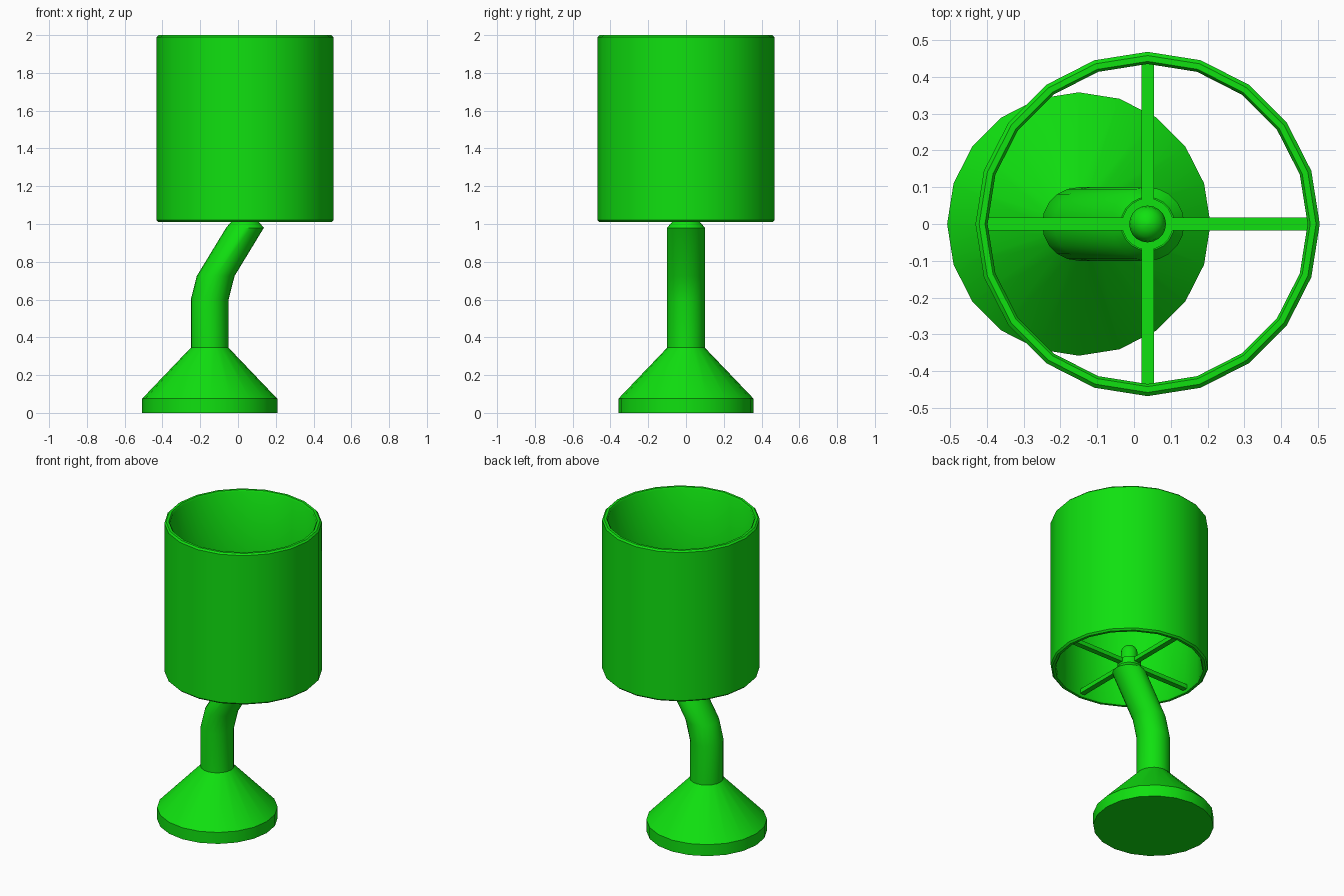
import bpy, bmesh, math
from mathutils import Vector

if "Cube" in bpy.data.objects:
    bpy.data.objects.remove(bpy.data.objects["Cube"])

SIDES = 20
AXIS = 0.037      # x of the shade and bulb
BASE_X = -0.15    # x of the foot

green = bpy.data.materials.new("green")
green.diffuse_color = (0.005, 0.75, 0.005, 1)
green.use_nodes = True
green.node_tree.nodes["Principled BSDF"].inputs["Base Color"].default_value = green.diffuse_color


def finish(name, bm, angle=35):
    bmesh.ops.recalc_face_normals(bm, faces=bm.faces)
    mesh = bpy.data.meshes.new(name)
    bm.to_mesh(mesh)
    bm.free()
    mesh.materials.append(green)
    ob = bpy.data.objects.new(name, mesh)
    bpy.context.collection.objects.link(ob)
    bpy.ops.object.select_all(action='DESELECT')
    ob.select_set(True)
    bpy.context.view_layer.objects.active = ob
    bpy.ops.object.shade_smooth_by_angle(angle=math.radians(angle))
    return ob


def rings(name, sections, closed=False, angle=35):
    """Skin horizontal rings given as (centre x, radius, z)."""
    bm = bmesh.new()
    loops = []
    for cx, r, z in sections:
        loops.append([bm.verts.new((cx + r * math.cos(a), r * math.sin(a), z))
                      for a in (2 * math.pi * i / SIDES for i in range(SIDES))])
    pairs = list(zip(loops, loops[1:]))
    if closed:
        pairs.append((loops[-1], loops[0]))
    else:
        bm.faces.new(loops[0])
        bm.faces.new(loops[-1])
    for a, b in pairs:
        for i in range(SIDES):
            j = (i + 1) % SIDES
            bm.faces.new((a[i], a[j], b[j], b[i]))
    return finish(name, bm, angle)


# Foot: short disc with a cone on top
rings("base", [(BASE_X, 0.358, 0), (BASE_X, 0.358, 0.075), (BASE_X, 0.1, 0.345)])

# Bent stem with a chamfered tip
rings("stem", [(BASE_X, 0.1, 0.34), (BASE_X, 0.1, 0.6), (-0.118, 0.1, 0.725),
               (AXIS, 0.1, 0.98), (AXIS, 0.073, 1.012)])

# Socket collar and domed bulb
rings("socket", [(AXIS, 0.07, 1.0), (AXIS, 0.07, 1.055)])
dome = [(AXIS, 0.05 * math.cos(t), 1.115 + 0.05 * math.sin(t))
        for t in (math.radians(d) for d in (0, 22, 45, 67, 86))]
rings("bulb", [(AXIS, 0.05, 1.04)] + dome)

# Open cylindrical shade with chamfered rims
wall = [(0.468, 1.02), (0.468, 1.99), (0.458, 2.0), (0.442, 2.0),
        (0.435, 1.99), (0.435, 1.02), (0.442, 1.01), (0.458, 1.01)]
rings("shade", [(AXIS, r, z) for r, z in wall], closed=True)

# Four spokes joining the socket to the shade
for i in range(4):
    bm = bmesh.new()
    bmesh.ops.create_cube(bm, size=1)
    bmesh.ops.scale(bm, verts=bm.verts, vec=Vector((0.39, 0.034, 0.028)))
    bmesh.ops.translate(bm, verts=bm.verts, vec=Vector((0.25, 0, 1.04)))
    spoke = finish(f"spoke_{i + 1}", bm)
    spoke.location.x = AXIS
    spoke.rotation_euler.z = i * math.pi / 2
